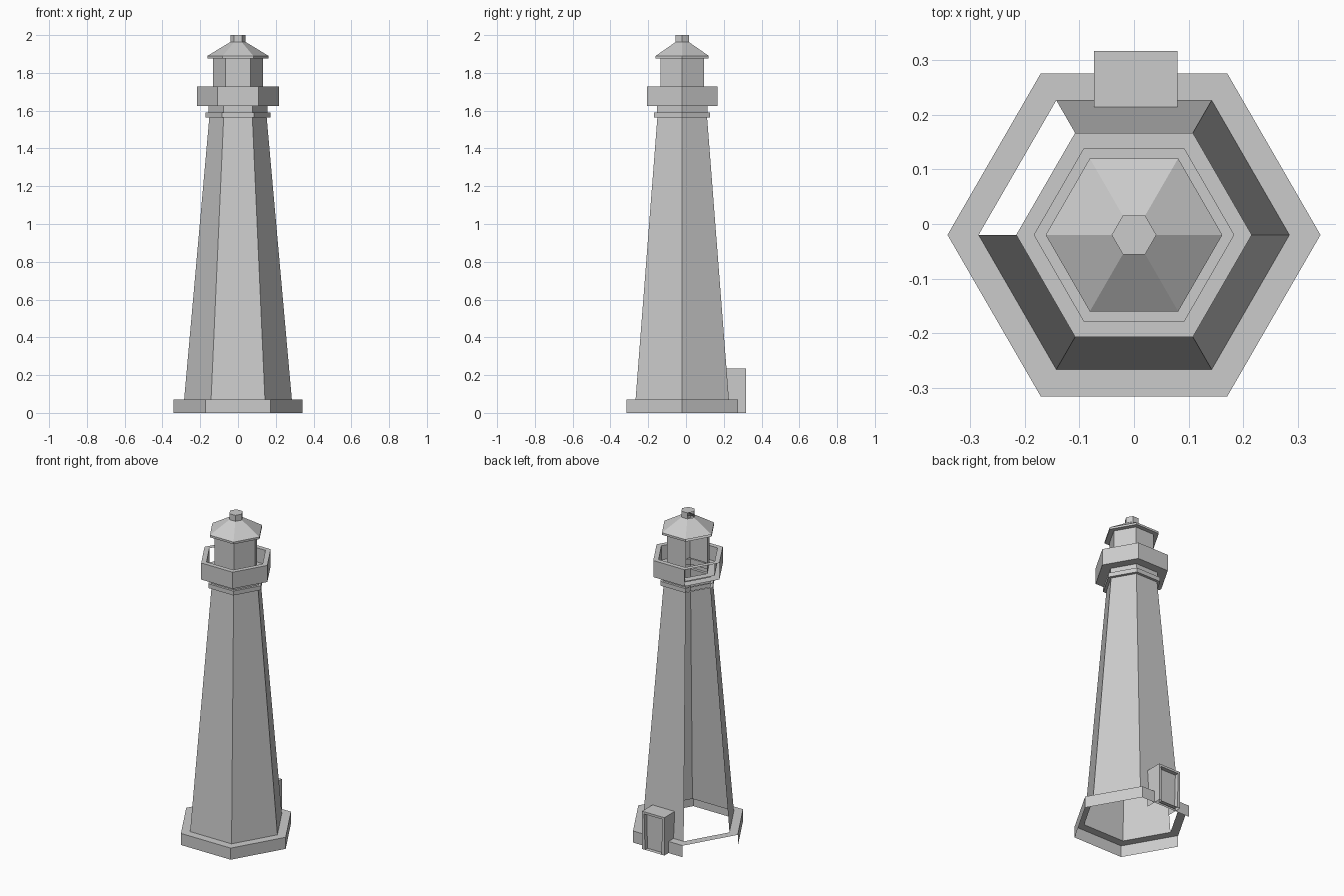
import bpy, bmesh, math

if "Cube" in bpy.data.objects:
    bpy.data.objects.remove(bpy.data.objects["Cube"])

CY = -0.02     # tower axis in y
GAP = 2        # open sector (back left) where upright walls are missing


def finish(bm, name):
    bmesh.ops.recalc_face_normals(bm, faces=bm.faces[:])
    me = bpy.data.meshes.new(name)
    bm.to_mesh(me)
    bm.free()
    ob = bpy.data.objects.new(name, me)
    bpy.context.collection.objects.link(ob)
    return ob


def hex_shell(name, profile, cap=False):
    """Six-sided skin from an (r, z) profile; steep faces skip the open sector."""
    bm = bmesh.new()
    rings = [[bm.verts.new((r * math.cos(math.radians(60 * i)),
                            CY + r * math.sin(math.radians(60 * i)), z))
              for i in range(6)] for r, z in profile]
    for k in range(len(profile) - 1):
        (r0, z0), (r1, z1) = profile[k], profile[k + 1]
        steep = abs(z1 - z0) > abs(r1 - r0)
        a, b = rings[k], rings[k + 1]
        for i in range(6):
            if steep and i == GAP:
                continue
            j = (i + 1) % 6
            bm.faces.new((a[i], a[j], b[j], b[i]))
    if cap:
        bm.faces.new(rings[-1])
    return finish(bm, name)


# plinth and tapered tower
hex_shell("tower", [(0.342, 0), (0.342, 0.072), (0.285, 0.072), (0.152, 1.563)])
# trim band and neck under the gallery
hex_shell("trim_band", [(0.152, 1.563), (0.171, 1.563), (0.171, 1.59),
                        (0.155, 1.59), (0.155, 1.625)])
# gallery with parapet and deck
hex_shell("gallery", [(0.155, 1.625), (0.216, 1.625), (0.216, 1.728),
                      (0.183, 1.728), (0.183, 1.64), (0.132, 1.64)])
# lantern room
hex_shell("lantern_room", [(0.132, 1.64), (0.132, 1.877)])
# roof with eave and finial
hex_shell("roof", [(0.132, 1.877), (0.162, 1.877), (0.162, 1.89), (0.041, 1.963),
                   (0.041, 2.0)], cap=True)

# entrance porch with a recessed door, open underneath and at the tower
x0, x1, y0, y1, top = -0.073, 0.08, 0.215, 0.317, 0.235
bm = bmesh.new()
bmesh.ops.create_cube(bm, size=1)
for v in bm.verts:
    v.co = (x1 if v.co.x > 0 else x0, y1 if v.co.y > 0 else y0, top if v.co.z > 0 else 0)
bm.normal_update()
front = [f for f in bm.faces if f.normal.y > 0.9]
hidden = [f for f in bm.faces if f.normal.z < -0.9 or f.normal.y < -0.9]
bmesh.ops.delete(bm, geom=hidden, context='FACES_ONLY')
bmesh.ops.inset_region(bm, faces=front, thickness=0.02)
panel = bmesh.ops.extrude_discrete_faces(bm, faces=front)["faces"]
bmesh.ops.translate(bm, verts=panel[0].verts[:], vec=(0, -0.025, 0))
finish(bm, "entrance_porch")
